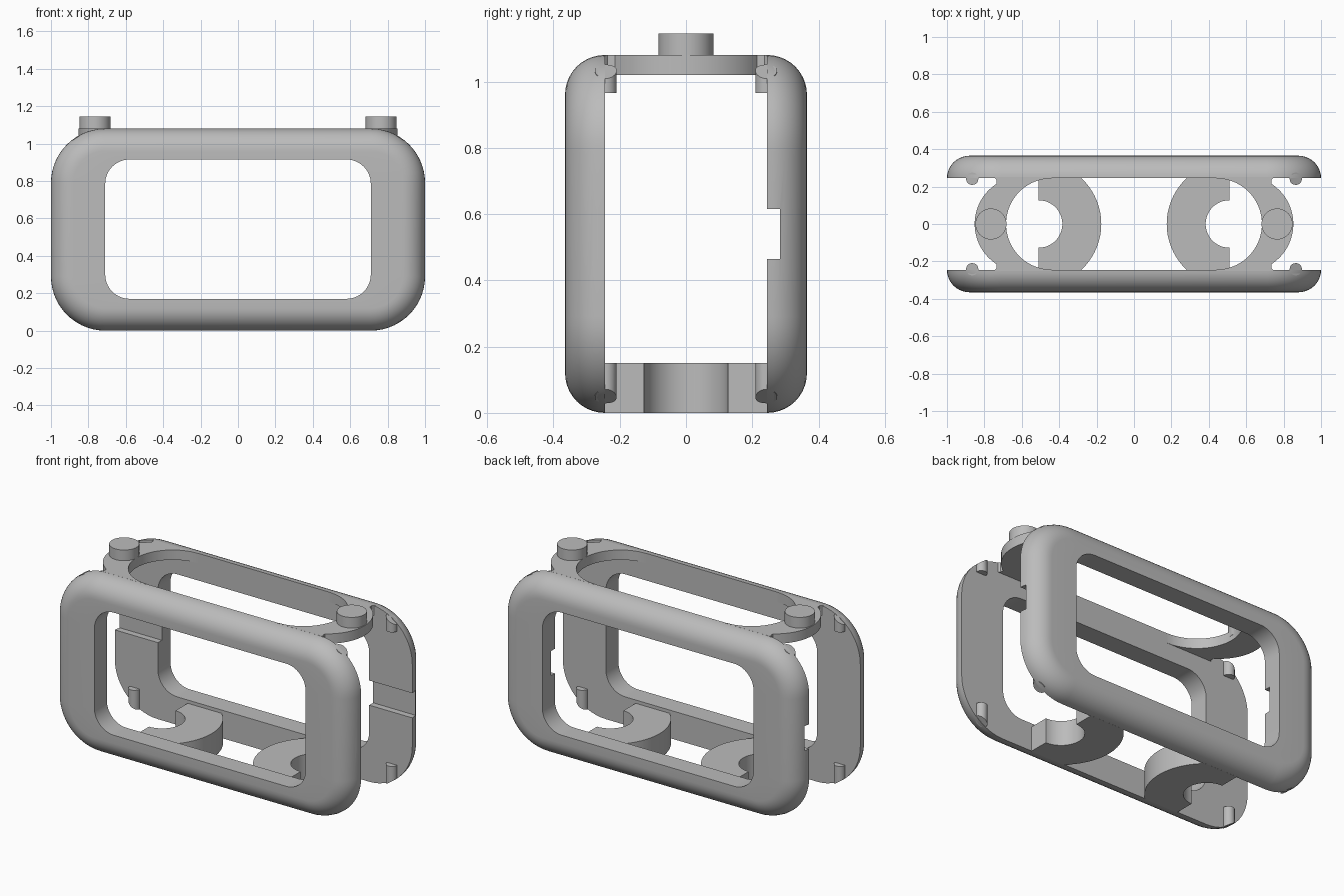
import bpy, bmesh, math
from math import sin, cos, pi, radians, sqrt

if "Cube" in bpy.data.objects:
    bpy.data.objects.remove(bpy.data.objects["Cube"])

H, R = 1.08, 0.29             # frame height, outer corner radius
Y0, T = 0.245, 0.12           # inner face of a frame, frame thickness

grey = bpy.data.materials.new("plain grey")
grey.diffuse_color = (0.5, 0.5, 0.5, 1)
grey.use_nodes = True
grey.node_tree.nodes["Principled BSDF"].inputs["Base Color"].default_value = grey.diffuse_color


def finish(name, bm, smooth=True):
    bmesh.ops.recalc_face_normals(bm, faces=bm.faces)
    me = bpy.data.meshes.new(name)
    bm.to_mesh(me)
    bm.free()
    ob = bpy.data.objects.new(name, me)
    bpy.context.collection.objects.link(ob)
    me.materials.append(grey)
    if smooth:
        shade(ob)
    return ob


def shade(ob):
    bpy.ops.object.select_all(action='DESELECT')
    ob.select_set(True)
    bpy.context.view_layer.objects.active = ob
    bpy.ops.object.shade_smooth_by_angle(angle=radians(35))


def arc(cx, cy, r, a0, a1, n):
    return [(cx + r * cos(radians(a0 + (a1 - a0) * i / n)),
             cy + r * sin(radians(a0 + (a1 - a0) * i / n))) for i in range(n + 1)]


def rounded_rect(hw, z0, z1, r, n=14):
    pts = []
    for cx, cz, a in ((hw - r, z1 - r, 0), (r - hw, z1 - r, 90),
                      (r - hw, z0 + r, 180), (hw - r, z0 + r, 270)):
        pts += arc(cx, cz, r, a, a + 90, n)
    return pts


def prism(name, pts, z0, z1):
    bm = bmesh.new()
    face = bm.faces.new([bm.verts.new((x, y, z0)) for x, y in pts])
    ext = bmesh.ops.extrude_face_region(bm, geom=[face])
    for v in ext["geom"]:
        if isinstance(v, bmesh.types.BMVert):
            v.co.z = z1
    return finish(name, bm)


def frame(name, s):
    # rounded-over outer edge, then the straight-walled window
    loops = []
    for i in range(11):
        a = pi / 2 * i / 10
        d = T * (1 - cos(a))
        loops.append((rounded_rect(1 - d, d, H - d, R - d), Y0 + T * sin(a)))
    window = rounded_rect(0.71, 0.17, 0.915, 0.13)
    loops += [(window, Y0 + T), (window, Y0)]
    bm = bmesh.new()
    rings = [[bm.verts.new((x, s * y, z)) for x, z in pts] for pts, y in loops]
    n = len(rings[0])
    for a, b in zip(rings, rings[1:] + rings[:1]):
        for i in range(n):
            j = (i + 1) % n
            bm.faces.new((a[i], a[j], b[j], b[i]))
    ob = finish(name, bm, False)
    # strap slot across the inner face
    bm = bmesh.new()
    bmesh.ops.create_cube(bm, size=1)
    for v in bm.verts:
        v.co.x *= 2.4
        v.co.y = s * (0.2 if v.co.y < 0 else 0.283)
        v.co.z = 0.465 if v.co.z < 0 else 0.615
    cutter = finish("slot_cutter", bm, False)
    cutter.hide_render = True
    mod = ob.modifiers.new("slot", 'BOOLEAN')
    mod.operation, mod.solver, mod.object = 'DIFFERENCE', 'EXACT', cutter
    bpy.context.view_layer.objects.active = ob
    bpy.ops.object.modifier_apply(modifier="slot")
    bpy.data.objects.remove(cutter)
    shade(ob)


def corner_rib(name, sx, sy, top):
    # short rod on the inner face, its end trimmed to the frame corner
    bm = bmesh.new()
    far, near = [], []
    for x, y in arc(0.865, 0.242, 0.033, 0, 360, 20)[:-1]:
        edge = R - sqrt(R * R - (x - (1 - R)) ** 2) + 0.002
        za, zb = (H - edge, 0.965) if top else (edge, 0.15)
        far.append(bm.verts.new((sx * x, sy * y, za)))
        near.append(bm.verts.new((sx * x, sy * y, zb)))
    bm.faces.new(far)
    bm.faces.new(near)
    for i in range(20):
        j = (i + 1) % 20
        bm.faces.new((far[i], far[j], near[j], near[i]))
    finish(name, bm)


for sy, end in ((-1, "front"), (1, "back")):
    frame(end + "_frame", sy)
    for sx, side in ((-1, "left"), (1, "right")):
        for top in (True, False):
            corner_rib(f"{end}_{side}_{'upper' if top else 'lower'}_rib", sx, sy, top)

for s, side in ((-1, "left"), (1, "right")):
    # top bridge: crescent joining the frames
    crescent = [(0.44, 0.25), (0.75, 0.25), (0.735, 0.237), (0.735, 0.215)]
    crescent += arc(0.597, 0, 0.255, 53.5, -53.5, 28)
    crescent += [(0.735, -0.215), (0.735, -0.237), (0.75, -0.25), (0.44, -0.25)]
    crescent += arc(0.44, 0, 0.244, -90, 90, 36)
    prism(side + "_top_bridge", [(s * x, y) for x, y in crescent], 1.02, H)
    # button on the bridge
    prism(side + "_button", arc(s * 0.765, 0, 0.083, 0, 360, 40)[:-1], 1.05, 1.145)
    # bottom bridge: half ring bulging towards the middle
    a = math.degrees(math.asin(0.25 / 0.335))
    half = [(0.51, 0.25)] + arc(0.51, 0, 0.335, 180 - a, 180 + a, 28)
    half += [(0.51, -0.25)] + arc(0.51, 0, 0.127, 270, 90, 24)
    prism(side + "_bottom_bridge", [(s * x, y) for x, y in half], 0, 0.15)
